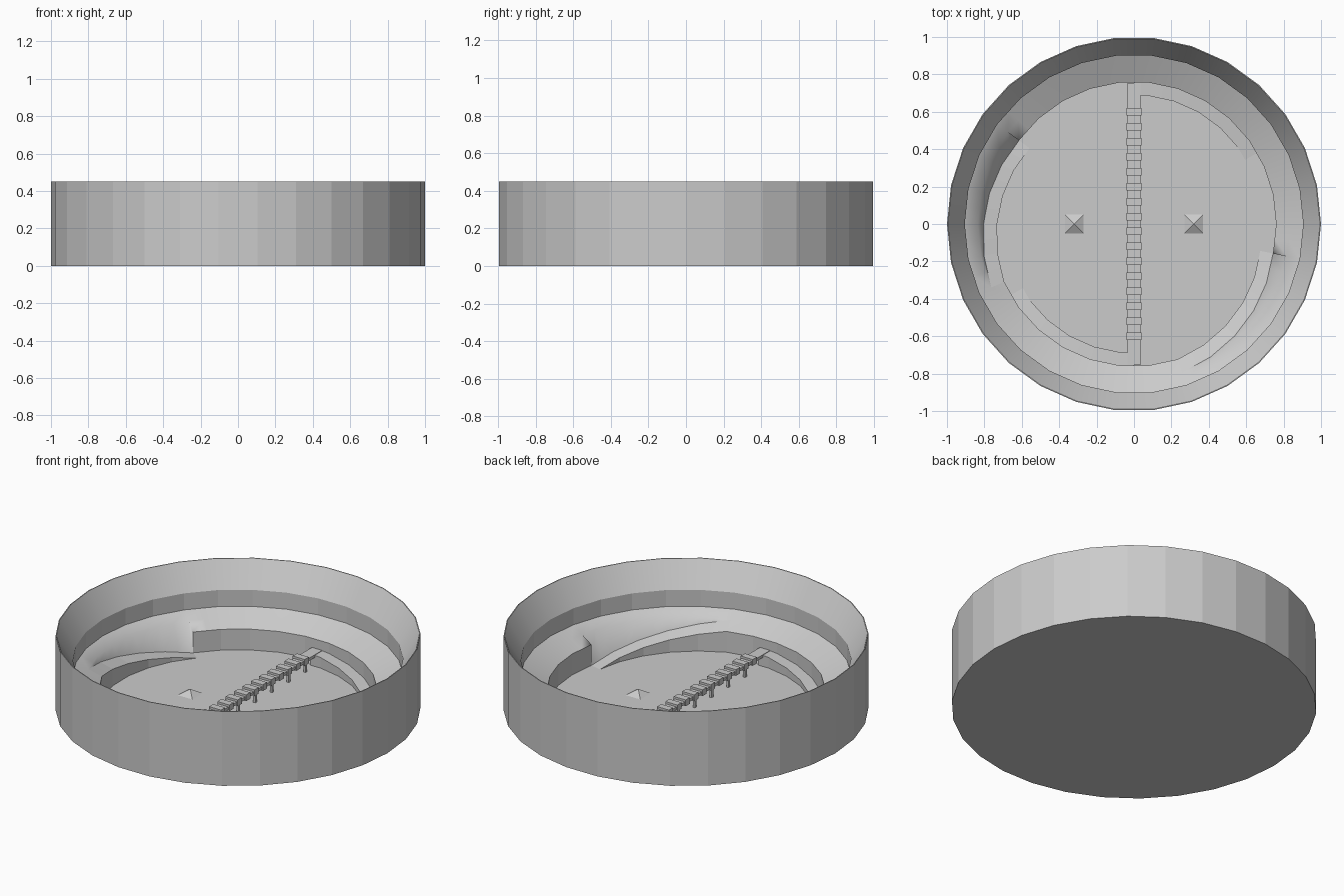
import bpy, bmesh
from math import cos, sin, radians

if "Cube" in bpy.data.objects:
    bpy.data.objects.remove(bpy.data.objects["Cube"])

FLOOR = 0.004
RING_OUT, RING_MID, RING_IN = (0.905, 0.20), (0.835, 0.166), (0.76, 0.13)


def finish(bm, name):
    bmesh.ops.remove_doubles(bm, verts=bm.verts, dist=0.0004)
    bmesh.ops.dissolve_degenerate(bm, edges=bm.edges, dist=0.0002)
    bmesh.ops.recalc_face_normals(bm, faces=bm.faces)
    me = bpy.data.meshes.new(name)
    bm.to_mesh(me)
    bm.free()
    ob = bpy.data.objects.new(name, me)
    bpy.context.collection.objects.link(ob)
    return ob


def box(bm, x0, x1, y0, y1, z0, z1):
    r = bmesh.ops.create_cube(bm, size=1)
    for v in r["verts"]:
        v.co.x = x0 + (v.co.x + 0.5) * (x1 - x0)
        v.co.y = y0 + (v.co.y + 0.5) * (y1 - y0)
        v.co.z = z0 + (v.co.z + 0.5) * (z1 - z0)


def profile(kind, t):
    """Cross-section of the bowl from outer foot to floor edge."""
    head = [(1, 0), (1, 0.45), (0.995, 0.45), (0.905, 0.30), RING_OUT, RING_MID]
    if kind == "ramp":       # ramp climbing from the floor up to the ring
        r2, r3 = 0.76 + 0.075 * t, 0.69 + 0.07 * t
        z2, z3 = FLOOR + (0.166 - FLOOR) * t, FLOOR + (0.13 - FLOOR) * t
        tail = [(r2, z2), (r3, z3), (r3, FLOOR), (r3, FLOOR)]
    elif kind == "ledge":    # ledge climbing from the floor up to the bridge
        z = FLOOR + (0.075 - FLOOR) * t
        tail = [RING_IN, (0.76, z), (0.69, z), (0.69, FLOOR)]
    else:
        tail = [RING_IN] + [(0.76, FLOOR)] * 3
    return head + tail


# Bowl: 30-sided, cross-section varies around the circle
segments = [("ledge", 30, 90, False), ("plain", 90, 144, False),
            ("ramp", 144, 204, False), ("plain", 204, 210, False),
            ("ledge", 210, 270, False), ("plain", 270, 288, False),
            ("ramp", 288, 348, True), ("plain", 348, 390, False)]
bm = bmesh.new()
columns = []
for kind, a0, a1, flip in segments:
    for a in range(a0, a1 + 1, 6):
        t = (a - a0) / (a1 - a0)
        k = cos(radians(6)) / cos(radians(a % 12 - 6))   # keep 30 flat sides
        columns.append([bm.verts.new((r * k * cos(radians(a)), r * k * sin(radians(a)), z))
                        for r, z in profile(kind, 1 - t if flip else t)])
top = bm.verts.new((0, 0, FLOOR))
bottom = bm.verts.new((0, 0, 0))
for c, d in zip(columns, columns[1:] + columns[:1]):
    for i in range(len(c) - 1):
        f = bm.faces.new((c[i], d[i], d[i + 1], c[i + 1]))
        f.smooth = i in (2, 4, 5)
    bm.faces.new((c[-1], d[-1], top))
    bm.faces.new((d[0], c[0], bottom))
finish(bm, "arena_bowl")

# Bridge: deck, raised planks and paired posts
bm = bmesh.new()
box(bm, -0.034, 0.034, -0.755, 0.755, 0.058, 0.075)
for i in range(16):
    y = -0.6 + i * 0.08
    box(bm, -0.04, 0.04, y - 0.02, y + 0.02, 0.05, 0.088)
    if i % 2:
        for x in (-0.03, 0.03):
            box(bm, x - 0.007, x + 0.007, y - 0.008, y + 0.008, 0.0, 0.06)
finish(bm, "bridge")

# Low pyramid markers on the floor
for side, x in (("left", -0.32), ("right", 0.32)):
    bm = bmesh.new()
    base = [bm.verts.new((x + dx, dy, FLOOR)) for dx, dy in
            ((-0.05, -0.05), (0.05, -0.05), (0.05, 0.05), (-0.05, 0.05))]
    tip = bm.verts.new((x, 0, 0.035))
    for i in range(4):
        bm.faces.new((base[i], base[(i + 1) % 4], tip))
    finish(bm, side + "_marker")
